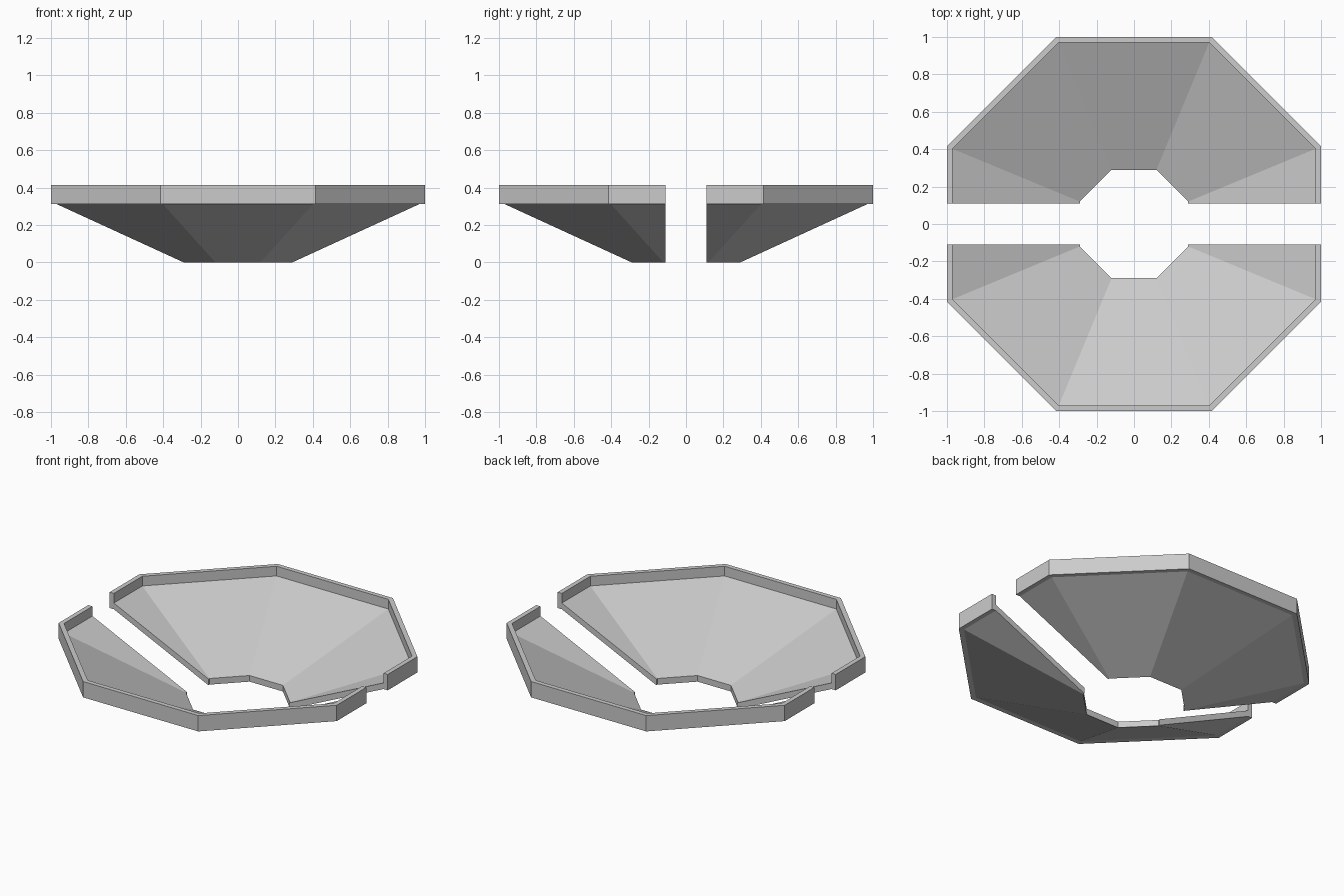
import bpy, bmesh, math

if "Cube" in bpy.data.objects:
    bpy.data.objects.remove(bpy.data.objects["Cube"])

GAP = 0.11                              # half-width of the slot between halves
T = math.tan(math.radians(22.5))        # octagon half-side per unit apothem

# Radial cross-section (apothem, z): sloped plate with an upright rim
PROFILE = [(0.29, 0), (0.97, 0.312), (1.0, 0.312), (1.0, 0.415),
           (0.97, 0.415), (0.97, 0.352), (0.29, 0.04)]


def half_octagon(a):
    """Outline of one half octagon, trimmed flat at the slot."""
    right = [(a, GAP), (a, a * T), (a * T, a)]
    return right + [(-x, y) for x, y in reversed(right)]


def loft_half(name):
    bm = bmesh.new()
    rings = [[bm.verts.new((x, y, z)) for x, y in half_octagon(a)]
             for a, z in PROFILE]
    n = len(rings)
    for i in range(n):
        r, s = rings[i], rings[(i + 1) % n]
        for j in range(len(r) - 1):
            bm.faces.new((r[j], r[j + 1], s[j + 1], s[j]))
    # Cut ends
    for j in (0, -1):
        bm.faces.new([r[j] for r in rings])
    bmesh.ops.recalc_face_normals(bm, faces=bm.faces)
    mesh = bpy.data.meshes.new(name)
    bm.to_mesh(mesh)
    bm.free()
    obj = bpy.data.objects.new(name, mesh)
    bpy.context.collection.objects.link(obj)
    return obj


# Back half, mirrored to the front
dish = loft_half("split_octagonal_dish")
mirror = dish.modifiers.new("front_half", 'MIRROR')
mirror.use_axis = (False, True, False)
mirror.use_mirror_merge = False
